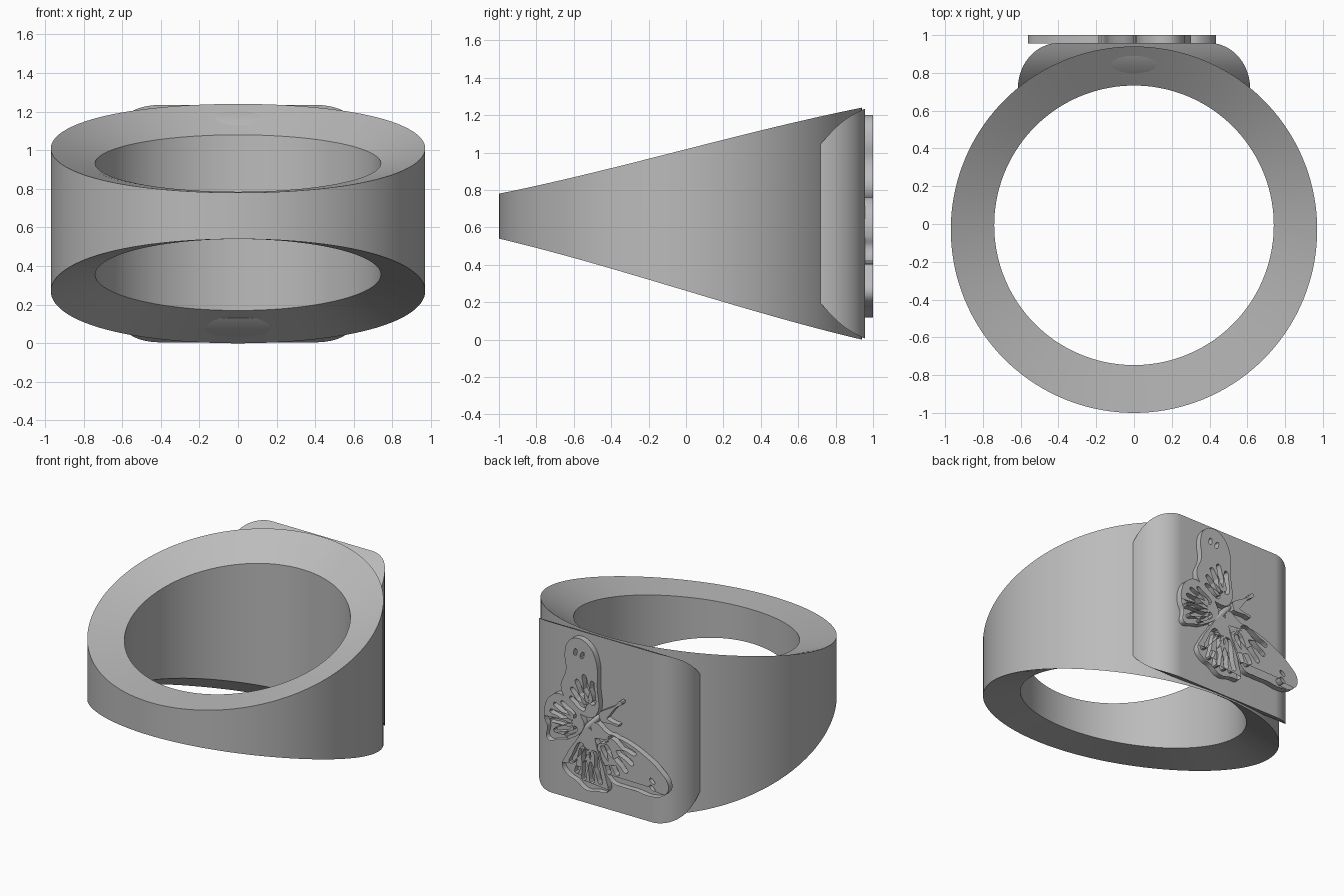
import bpy, bmesh
from math import sin, cos, pi
from mathutils import Vector

cube = bpy.data.objects.get("Cube")
if cube:
    bpy.data.objects.remove(cube, do_unlink=True)

metal = bpy.data.materials.new("grey metal")
metal.use_nodes = True
grey = (0.5, 0.5, 0.5, 1)
metal.diffuse_color = grey
metal.node_tree.nodes["Principled BSDF"].inputs["Base Color"].default_value = grey


def finish(obj, angle=0.6):
    if not obj.data.materials:
        obj.data.materials.append(metal)
    bpy.ops.object.select_all(action="DESELECT")
    obj.select_set(True)
    bpy.context.view_layer.objects.active = obj
    bpy.ops.object.shade_smooth_by_angle(angle=angle)
    return obj


def from_bmesh(name, bm):
    bmesh.ops.recalc_face_normals(bm, faces=bm.faces)
    mesh = bpy.data.meshes.new(name)
    bm.to_mesh(mesh)
    bm.free()
    obj = bpy.data.objects.new(name, mesh)
    bpy.context.collection.objects.link(obj)
    return obj


def mix(a, b, t):
    return a + (b - a) * t


# Ring band: a four-cornered section swept round, widening towards the back
SEGMENTS = 144
bm = bmesh.new()
rings = []
for i in range(SEGMENTS):
    a = 2 * pi * i / SEGMENTS
    t = (1 - cos(a)) / 2
    s = mix(t, t * t * (3 - 2 * t), 0.15)
    outer = (0.97 * sin(a), -0.03 - 0.97 * cos(a))
    inner = (0.74 * sin(a), -0.007 - 0.74 * cos(a))
    rings.append([bm.verts.new(p) for p in (
        (*outer, mix(0.54, 0.0, s)), (*outer, mix(0.78, 1.24, s)),
        (*inner, mix(0.785, 1.08, t)), (*inner, mix(0.54, 0.17, t)))])
for i, ring in enumerate(rings):
    after = rings[(i + 1) % SEGMENTS]
    for k in range(4):
        n = (k + 1) % 4
        bm.faces.new((ring[k], ring[n], after[n], after[k]))
finish(from_bmesh("ring_band", bm))

# Signet plate: rounded sides, with ends that swell towards the outer face
STEPS = 20
bm = bmesh.new()
rows = []
for i in range(STEPS + 1):
    a = pi / 2 * i / STEPS
    x, y = 0.4 + 0.215 * cos(a), 0.715 + 0.243 * sin(a)
    t = sin(a)
    h = 0.42 + 0.195 * (t + 0.14 * sin(pi * t))
    rows.append([bm.verts.new((sx * x, y, 0.62 + sz * h))
                 for sx, sz in ((-1, -1), (1, -1), (1, 1), (-1, 1))])
for low, high in zip(rows, rows[1:]):
    for k in range(4):
        n = (k + 1) % 4
        bm.faces.new((low[k], low[n], high[n], high[k]))
bm.faces.new(rows[0])
bm.faces.new(rows[-1])
plate = finish(from_bmesh("signet_plate", bm))

# Finger hole cutter keeps the plate out of the opening
bpy.ops.mesh.primitive_cylinder_add(vertices=96, radius=0.8, depth=4, location=(0, -0.02, 0.6))
cutter = bpy.context.object
cutter.name = "finger_hole_cutter"
cutter.data.materials.append(metal)
cutter.hide_render = True
cutter.hide_set(True)
cut = plate.modifiers.new("finger hole", "BOOLEAN")
cut.operation = "DIFFERENCE"
cut.solver = "EXACT"
cut.object = cutter


def slot(start, end, width):
    """Closed teardrop from start to end, widest near the end."""
    a, b = Vector(start), Vector(end)
    side = (b - a).normalized().orthogonal() * width
    mid = a.lerp(b, 0.7)
    return [a, mid + side, b, mid - side]


def cells(root, tips, width=0.019, begin=0.3):
    root = Vector(root)
    return [slot(root.lerp(Vector(tip), begin), tip, width) for tip in tips]


def relief(name, loops):
    """Raised flat shape on the plate; inner loops become openings."""
    curve = bpy.data.curves.new(name, "CURVE")
    curve.dimensions = "2D"
    curve.fill_mode = "BOTH"
    curve.extrude = 0.0225
    curve.resolution_u = 5
    for loop in loops:
        spline = curve.splines.new("BEZIER")
        spline.bezier_points.add(len(loop) - 1)
        spline.use_cyclic_u = True
        for point, (x, z) in zip(spline.bezier_points, loop):
            point.co = (x, z, 0)
            point.handle_left_type = point.handle_right_type = "AUTO"
    temp = bpy.data.objects.new(name, curve)
    bpy.context.collection.objects.link(temp)
    graph = bpy.context.evaluated_depsgraph_get()
    mesh = bpy.data.meshes.new_from_object(temp.evaluated_get(graph))
    bpy.data.objects.remove(temp, do_unlink=True)
    obj = bpy.data.objects.new(name, mesh)
    bpy.context.collection.objects.link(obj)
    obj.rotation_euler.x = pi / 2
    obj.location.y = 0.9775
    finish(obj, 0.5)


# Butterfly wings, each an outline with openings between its veins
relief("upper_forewing", [
    [(.02, .68), (.01, .89), (.02, 1.07), (.08, 1.17), (.17, 1.2), (.24, 1.16),
     (.27, 1.07), (.26, .95), (.3, .8), (.22, .71), (.11, .65)],
    slot((.14, 1.06), (.12, 1.11), .012), slot((.19, 1.07), (.18, 1.12), .012),
] + cells((.05, .67), [(.05, .92), (.12, .95), (.18, .9), (.22, .83), (.23, .76)]))

relief("upper_hindwing", [
    [(.12, .61), (.3, .76), (.39, .72), (.43, .64), (.43, .55), (.41, .5),
     (.41, .41), (.33, .42), (.24, .45), (.12, .56)],
] + cells((.13, .585), [(.3, .71), (.36, .68), (.39, .62), (.39, .55), (.36, .48), (.27, .47)], .016))

relief("lower_hindwing", [
    [(.1, .56), (.185, .45), (.26, .33), (.29, .25), (.24, .19), (.185, .17),
     (.1, .12), (.01, .135), (-.07, .15), (-.06, .24), (.01, .44), (.07, .57)],
] + cells((.08, .52), [(.23, .28), (.18, .22), (.12, .18), (.05, .18), (-.02, .19)]))

relief("lower_forewing", [
    [(.04, .62), (-.07, .575), (-.22, .55), (-.37, .49), (-.48, .42), (-.56, .32),
     (-.53, .25), (-.42, .21), (-.3, .22), (-.2, .22), (-.1, .235), (-.01, .43)],
    slot((-.41, .34), (-.45, .31), .012), slot((-.41, .29), (-.45, .26), .012),
] + cells((.02, .58), [(-.3, .48), (-.28, .4), (-.23, .33), (-.16, .29), (-.09, .28)]))

# Antennae
for name, tip in (("upper_antenna", (-.185, .83)), ("lower_antenna", (-.16, .65))):
    relief(name, [slot((-.01, .67), tip, .007)])

# Body
bpy.ops.mesh.primitive_uv_sphere_add(segments=24, ring_count=12, radius=1, location=(.08, .97, .585))
body = bpy.context.object
body.name = "butterfly_body"
body.scale = (.026, .03, .14)
body.rotation_euler.y = -0.72
finish(body, 1.0)
